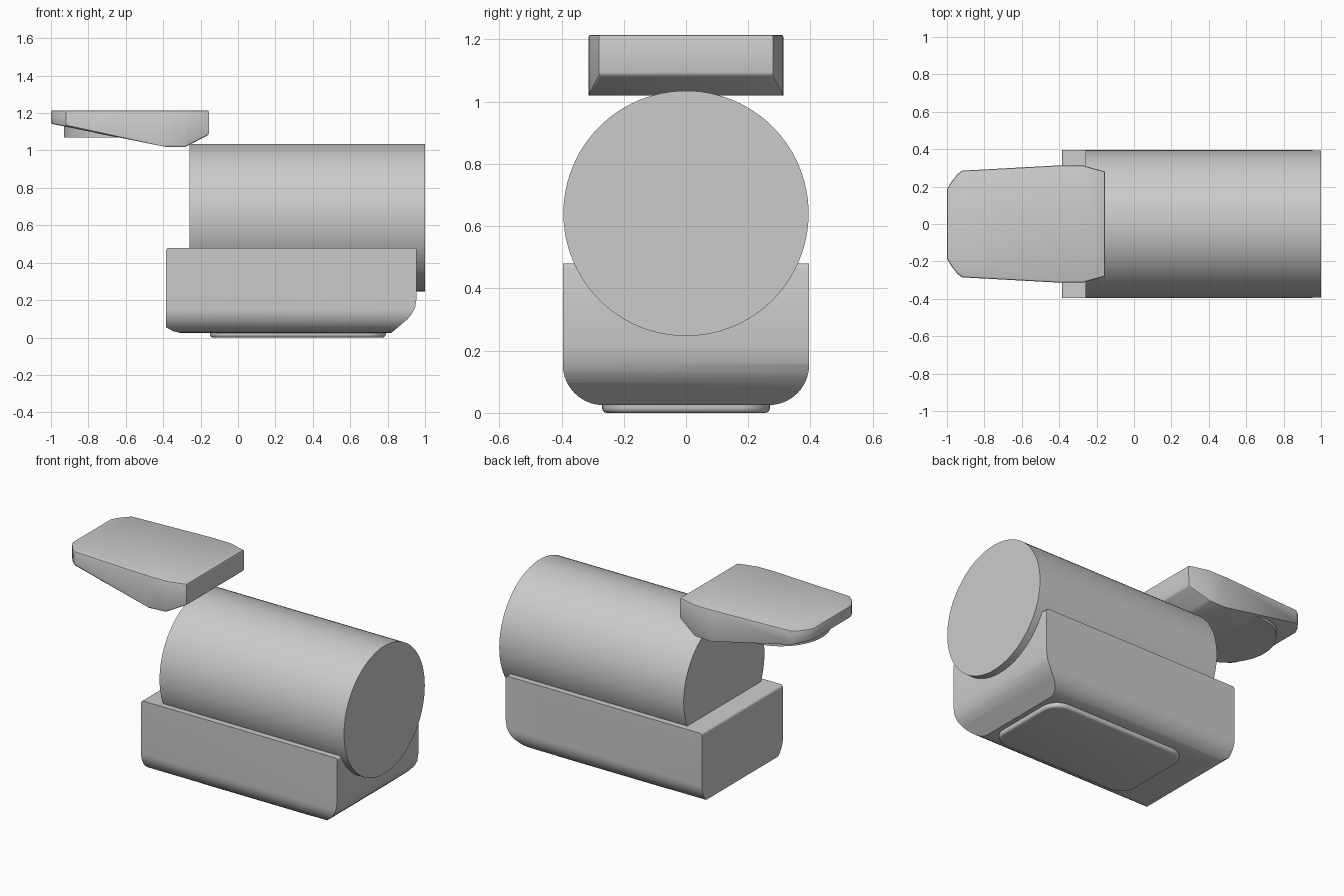
import bpy, bmesh
from math import sin, cos, pi, radians
from mathutils import Vector, Matrix

if "Cube" in bpy.data.objects:
    bpy.data.objects.remove(bpy.data.objects["Cube"])

grey = bpy.data.materials.new("plain grey")
grey.use_nodes = True
colour = (0.6, 0.6, 0.6, 1)
grey.diffuse_color = colour
grey.node_tree.nodes["Principled BSDF"].inputs["Base Color"].default_value = colour


def prism(points, depth):
    """Extrude a closed 3D outline along the vector depth."""
    bm = bmesh.new()
    face = bm.faces.new([bm.verts.new(p) for p in points])
    grown = bmesh.ops.extrude_face_region(bm, geom=[face], use_keep_orig=True)
    moved = [v for v in grown["geom"] if isinstance(v, bmesh.types.BMVert)]
    bmesh.ops.translate(bm, verts=moved, vec=depth)
    bmesh.ops.recalc_face_normals(bm, faces=bm.faces)
    return bm


def trim(bm, path):
    """Cut along an x-z path, removing what lies on its right-hand side."""
    for (x0, z0), (x1, z1) in zip(path, path[1:]):
        bmesh.ops.bisect_plane(bm, geom=bm.verts[:] + bm.edges[:] + bm.faces[:],
                               plane_co=(x0, 0, z0), plane_no=(z1 - z0, 0, x0 - x1),
                               clear_outer=True)
        rim = [e for e in bm.edges if e.is_boundary]
        bmesh.ops.holes_fill(bm, edges=rim, sides=0)
    bmesh.ops.recalc_face_normals(bm, faces=bm.faces)


def bevel(bm, rule, width, segments=2):
    edges = [e for e in bm.edges if rule(e)]
    bmesh.ops.bevel(bm, geom=edges, offset=width, segments=segments,
                    profile=0.5, affect='EDGES', clamp_overlap=True)


def finish(bm, name):
    mesh = bpy.data.meshes.new(name)
    bm.to_mesh(mesh)
    bm.free()
    mesh.materials.append(grey)
    ob = bpy.data.objects.new(name, mesh)
    bpy.context.collection.objects.link(ob)
    bpy.ops.object.select_all(action='DESELECT')
    ob.select_set(True)
    bpy.context.view_layer.objects.active = ob
    bpy.ops.object.shade_smooth_by_angle(angle=radians(32))


def disc(name, radius, depth, matrix):
    bm = bmesh.new()
    bmesh.ops.create_cone(bm, cap_ends=True, segments=96, radius1=radius,
                          radius2=radius, depth=depth, matrix=matrix)
    finish(bm, name)


# Drum lying along x
disc("drum", 0.394, 1.26,
     Matrix.Translation((0.37, 0, 0.641)) @ Matrix.Rotation(pi / 2, 4, 'Y'))

# Cradle: trough-like section with rounded lower sides, trimmed at both ends
half, radius = 0.396, 0.13
arc = [(half - radius + radius * cos(a), 0.025 + radius - radius * sin(a))
       for a in [pi / 2 * i / 10 for i in range(11)]]
side = [(half, 0.48)] + arc
section = side + [(-y, z) for y, z in reversed(side)]
bm = prism([(-0.385, y, z) for y, z in section], (1.34, 0, 0))
trim(bm, [(0.82, 0.025), (0.905, 0.097), (0.93, 0.127), (0.947, 0.16), (0.955, 0.21)])
trim(bm, [(-0.385, 0.055), (-0.35, 0.035), (-0.31, 0.025)])
bevel(bm, lambda e: all(v.co.z > 0.47 for v in e.verts)
      and abs(e.verts[0].co.x - e.verts[1].co.x) < 0.01, 0.015, 3)
finish(bm, "cradle")

# Rounded foot pad
corner = 0.1
pad = [(0.32 + sx * 0.37 + corner * cos(a + i * pi / 16),
        sy * 0.17 + corner * sin(a + i * pi / 16), 0.0)
       for sx, sy, a in ((1, 1, 0), (-1, 1, pi / 2), (-1, -1, pi), (1, -1, 1.5 * pi))
       for i in range(9)]
bm = prism(pad, (0, 0, 0.04))
bevel(bm, lambda e: all(v.co.z < 0.001 for v in e.verts), 0.016, 3)
finish(bm, "foot_pad")

# Head: plan outline mirrored across y, with a sloping underside
plan = [(-0.155, 0.28), (-0.27, 0.312), (-0.39, 0.314), (-0.92, 0.285),
        (-0.945, 0.265), (-0.98, 0.22), (-1.0, 0.185)]
outline = plan + [(x, -y) for x, y in reversed(plan)]
bm = prism([(x, y, 1.02) for x, y in outline], (0, 0, 0.195))
trim(bm, [(-1.0, 1.143), (-0.39, 1.02)])
trim(bm, [(-0.28, 1.02), (-0.155, 1.085)])
bevel(bm, lambda e: len(e.link_faces) == 2
      and any(abs(f.normal.z) > 0.8 for f in e.link_faces)
      and any(abs(f.normal.z) < 0.1 for f in e.link_faces), 0.009)
finish(bm, "head")

# Round boss under the head
disc("head_boss", 0.28, 0.09, Matrix.Translation((-0.65, 0, 1.115)))
